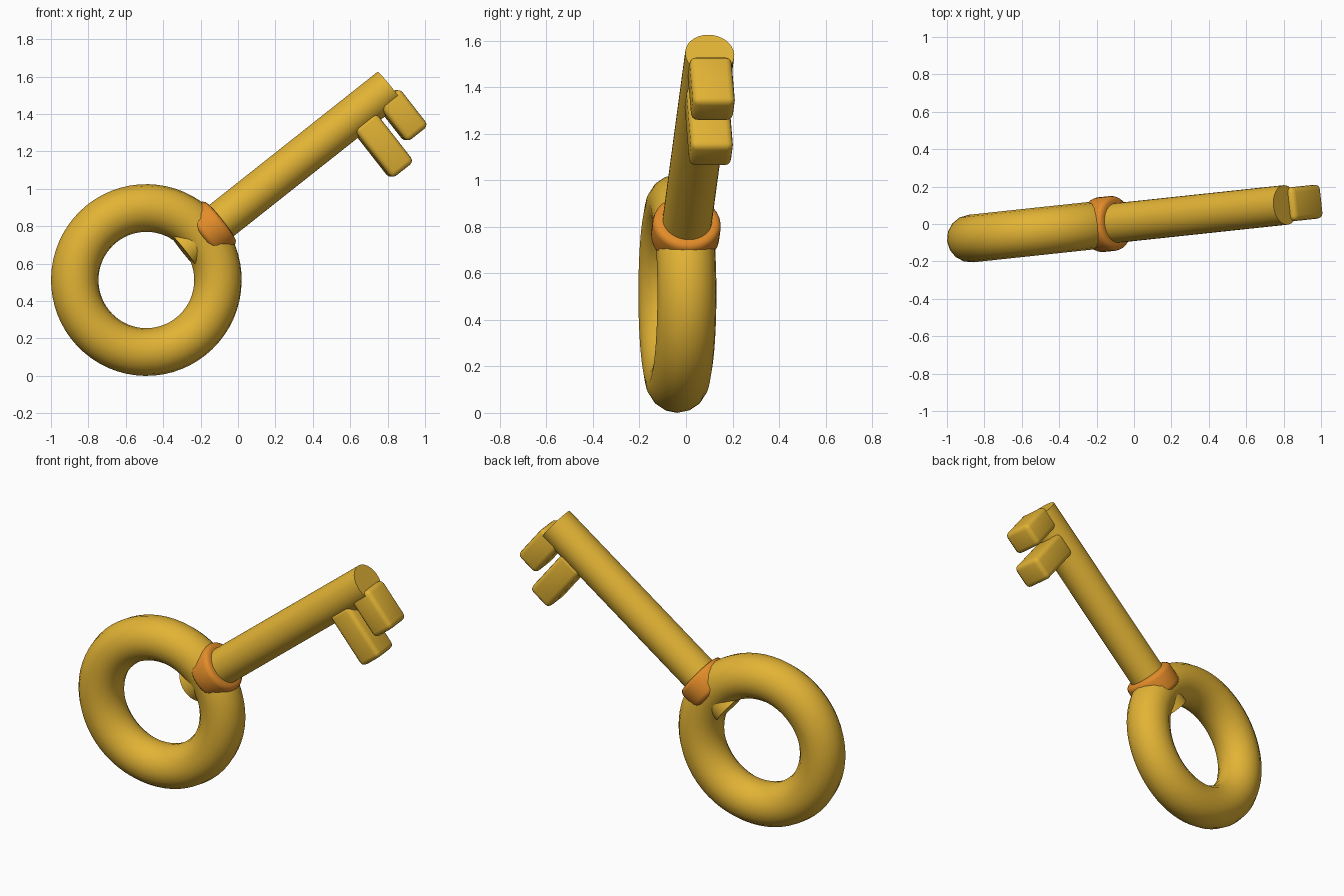
import bpy
import math
from mathutils import Matrix, Vector

cube = bpy.data.objects.get("Cube")
if cube:
    bpy.data.objects.remove(cube, do_unlink=True)


def material(name, rgb):
    m = bpy.data.materials.new(name)
    m.use_nodes = True
    color = (*rgb, 1.0)
    m.diffuse_color = color
    m.node_tree.nodes["Principled BSDF"].inputs["Base Color"].default_value = color
    return m


gold = material("gold", (0.76, 0.45, 0.035))
orange = material("orange", (0.76, 0.26, 0.022))

# Key frame: origin at the bow centre, X along the shaft, Y through the thickness
KEY = (Matrix.Translation((-0.49, -0.037, 0.5125))
       @ Matrix.Rotation(math.radians(6.1), 4, 'Z')
       @ Matrix.Rotation(math.radians(-38.2), 4, 'Y'))
ALONG_X = Matrix.Rotation(math.radians(90), 4, 'Y')


def finish(name, mat, local, bevel=0.0):
    """Name, colour, round and smooth the active object, and place it in the key frame."""
    ob = bpy.context.object
    ob.name = ob.data.name = name
    ob.data.materials.append(mat)
    if bevel:
        mod = ob.modifiers.new("rounding", 'BEVEL')
        mod.width = bevel
        mod.segments = 3
        mod.limit_method = 'ANGLE'
        mod.angle_limit = math.radians(40)
        bpy.ops.object.modifier_apply(modifier=mod.name)
    bpy.ops.object.shade_smooth_by_angle(angle=math.radians(35))
    ob.matrix_world = KEY @ local
    return ob


def rod(name, mat, start, end, radius, bevel=0.0):
    bpy.ops.mesh.primitive_cylinder_add(vertices=32, radius=radius, depth=end - start)
    finish(name, mat, Matrix.Translation(((start + end) / 2, 0, 0)) @ ALONG_X, bevel)


def tooth(name, start, end, top, bottom):
    bpy.ops.mesh.primitive_cube_add(size=1)
    ob = bpy.context.object
    ob.data.transform(Matrix.Diagonal((end - start, 0.182, top - bottom, 1)))
    centre = Vector(((start + end) / 2, 0, (top + bottom) / 2))
    finish(name, gold, Matrix.Translation(centre), 0.028)


# Round bow
bpy.ops.mesh.primitive_torus_add(major_radius=0.385, minor_radius=0.1275,
                                 major_segments=64, minor_segments=16)
finish("bow_ring", gold, Matrix.Rotation(math.radians(90), 4, 'X'))

# Shaft, just breaking through the inside of the bow
rod("shaft", gold, 0.253, 1.665, 0.106)

# Collar where the shaft meets the bow
rod("collar", orange, 0.37, 0.51, 0.147, 0.028)

# Teeth
tooth("inner_tooth", 1.368, 1.518, -0.05, -0.388)
tooth("outer_tooth", 1.552, 1.698, -0.03, -0.285)
